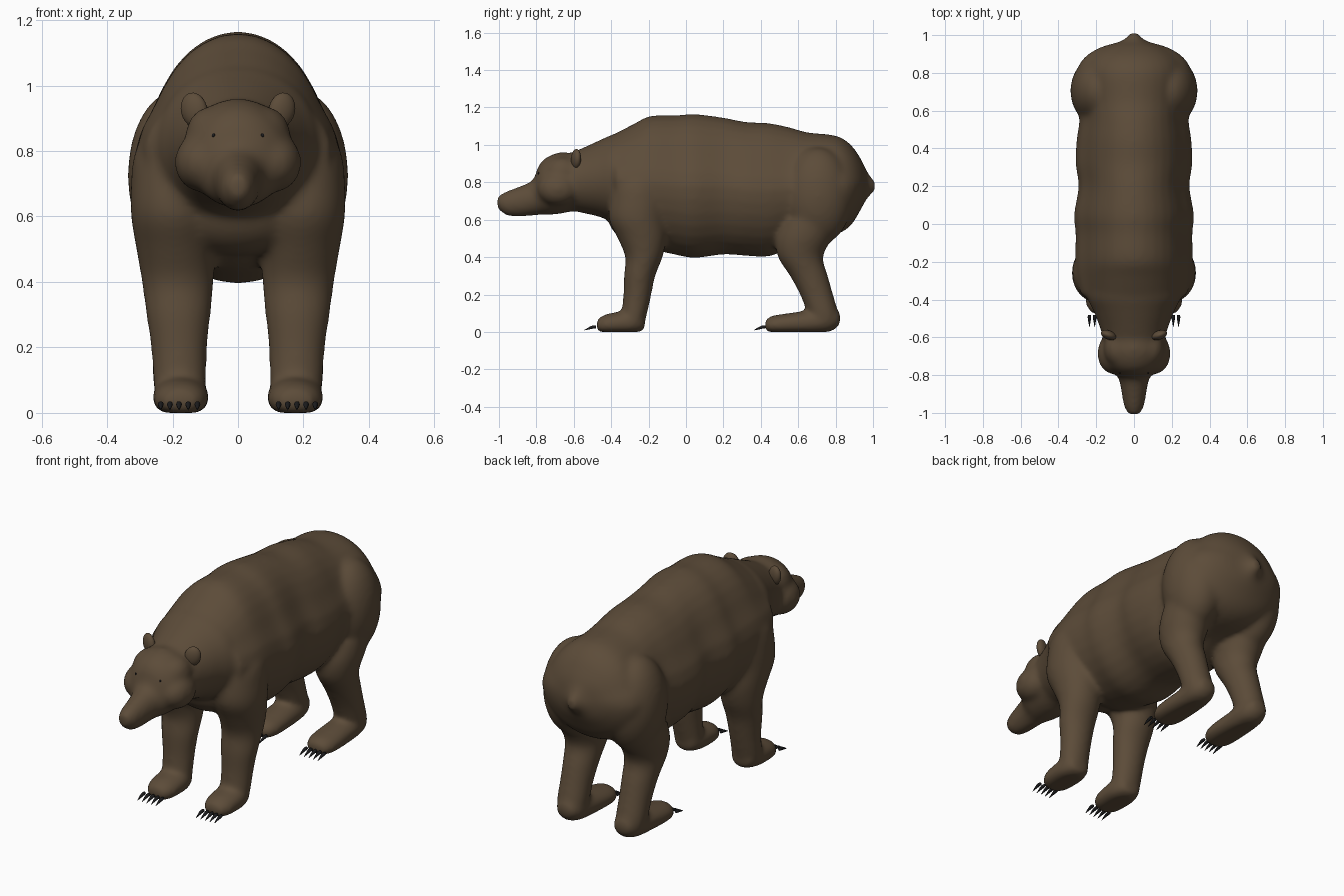
import bpy, bmesh, math
from mathutils import Vector, Matrix

cube = bpy.data.objects.get("Cube")
if cube:
    bpy.data.objects.remove(cube, do_unlink=True)


def material(name, rgb):
    m = bpy.data.materials.new(name)
    m.use_nodes = True
    m.diffuse_color = (*rgb, 1)
    m.node_tree.nodes["Principled BSDF"].inputs["Base Color"].default_value = (*rgb, 1)
    return m


FUR = material("brown fur", (0.108, 0.072, 0.041))
BLACK = material("black claw", (0.012, 0.012, 0.013))


def spline(rows, steps=4):
    """Catmull-Rom interpolation of ring rows."""
    rows = [Vector(r) for r in rows]
    out = []
    for i in range(len(rows) - 1):
        a, b, c = rows[max(i - 1, 0)], rows[i], rows[i + 1]
        d = rows[min(i + 2, len(rows) - 1)]
        for s in range(steps):
            t = s / steps
            out.append(b + (c - a) * (t / 2) + (a * 2 - b * 5 + c * 4 - d) * (t * t / 2)
                       + (b * 3 - a - c * 3 + d) * (t ** 3 / 2))
    return out + [rows[-1]]


def loft(bm, rows, axis, x=0, side=1, sides=32, pinch=0, floor=None):
    """Skin elliptical rings. Axis y rows: y, z, rx, rz. Axis z rows: z, x, y, rx, ry."""
    rings = []
    for r in spline(rows):
        ring = []
        for k in range(sides):
            a = math.tau * k / sides
            c, s = math.cos(a), math.sin(a)
            t = min(1, max(0, s * 2))
            c *= 1 - pinch * t * t * (3 - 2 * t)
            if axis == "y":
                p = [side * x + r[2] * c, r[0], r[1] + r[3] * s]
            else:
                p = [side * r[1] + r[3] * c, r[2] + r[4] * s, r[0]]
            if floor is not None:
                p[2] = max(p[2], floor)
            ring.append(bm.verts.new(p))
        rings.append(ring)
    faces = [bm.faces.new(rings[0]), bm.faces.new(rings[-1][::-1])]
    for a, b in zip(rings, rings[1:]):
        for k in range(sides):
            n = (k + 1) % sides
            faces.append(bm.faces.new((a[k], b[k], b[n], a[n])))
    bmesh.ops.recalc_face_normals(bm, faces=faces)


def ball(bm, centre, radii, tilt=0, yaw=0, segments=32):
    m = (Matrix.Translation(centre) @ Matrix.Rotation(yaw, 4, "Z")
         @ Matrix.Rotation(tilt, 4, "Y") @ Matrix.Diagonal((*radii, 1)))
    bmesh.ops.create_uvsphere(bm, u_segments=segments, v_segments=segments // 2, radius=1, matrix=m)


def finish(bm, name, mat):
    mesh = bpy.data.meshes.new(name)
    bm.to_mesh(mesh)
    bm.free()
    mesh.materials.append(mat)
    mesh.shade_smooth()
    obj = bpy.data.objects.new(name, mesh)
    bpy.context.collection.objects.link(obj)
    return obj


# Torso from shoulders to tail, then neck and chest
bm = bmesh.new()
loft(bm, [(-.38, .82, .28, .24), (-.28, .805, .305, .307), (-.19, .80, .312, .355),
          (-.05, .785, .31, .374), (.05, .78, .318, .385), (.2, .78, .294, .366),
          (.32, .765, .31, .358), (.44, .76, .305, .357), (.55, .77, .29, .325),
          (.65, .78, .295, .287), (.8, .785, .305, .265), (.88, .785, .265, .217),
          (.935, .79, .18, .135), (.97, .785, .065, .07), (1.012, .78, .022, .027)],
     "y", pinch=.13)
loft(bm, [(-.64, .80, .155, .145), (-.55, .81, .18, .175), (-.46, .82, .215, .206),
          (-.38, .82, .25, .24), (-.25, .81, .25, .28)], "y")
ball(bm, (0, -.27, .63), (.22, .15, .15))

# Head and snout
loft(bm, [(-1.008, .693, .03, .034), (-.965, .687, .053, .063), (-.9, .695, .065, .08),
          (-.82, .717, .081, .095), (-.79, .755, .108, .13), (-.75, .778, .145, .153),
          (-.68, .795, .16, .165), (-.62, .80, .16, .158), (-.52, .81, .155, .15)], "y")

FRONT_LEG = [(.04, .175, -.28, .077, .057), (.1, .178, -.275, .082, .068),
             (.2, .18, -.26, .086, .075), (.3, .182, -.248, .099, .084),
             (.4, .184, -.225, .11, .1), (.5, .19, -.235, .121, .13),
             (.6, .195, -.26, .132, .152), (.7, .196, -.255, .131, .155),
             (.8, .188, -.25, .126, .14), (.9, .15, -.24, .1, .1)]
REAR_LEG = [(.04, .18, .745, .07, .062), (.1, .18, .732, .081, .082),
            (.2, .18, .698, .083, .089), (.3, .18, .657, .09, .102),
            (.4, .182, .612, .103, .121), (.5, .185, .63, .12, .15),
            (.6, .19, .67, .12, .15)]
FRONT_FOOT = [(-.478, .035, .045, .03), (-.44, .038, .075, .053), (-.38, .045, .086, .06),
              (-.3, .05, .085, .066), (-.24, .05, .065, .05), (-.22, .05, .04, .035)]
REAR_FOOT = [(.422, .035, .045, .03), (.46, .037, .075, .05), (.53, .042, .086, .056),
             (.65, .05, .082, .065), (.75, .06, .077, .066), (.8, .068, .06, .052),
             (.825, .075, .035, .03)]

# Cheeks, brows, haunches, legs and feet on both sides
for side in (1, -1):
    ball(bm, (side * .112, -.685, .765), (.082, .11, .09))
    ball(bm, (side * .075, -.66, .85), (.085, .1, .088))
    ball(bm, (side * .185, .705, .725), (.152, .185, .262))
    for leg in (FRONT_LEG, REAR_LEG):
        loft(bm, leg, "z", side=side)
    for foot in (FRONT_FOOT, REAR_FOOT):
        loft(bm, foot, "y", x=.175, side=side, floor=0)
body = finish(bm, "body", FUR)

# Fuse the masses into one soft hide
fuse = body.modifiers.new("fuse", "REMESH")
fuse.mode = "VOXEL"
fuse.voxel_size = .012
fuse.use_smooth_shade = True
relax = body.modifiers.new("relax", "SMOOTH")
relax.factor = .5
relax.iterations = 18
bpy.context.view_layer.objects.active = body
for name in ("fuse", "relax"):
    bpy.ops.object.modifier_apply(modifier=name)
bpy.context.view_layer.update()

for side, label in ((1, "left"), (-1, "right")):
    # Ears
    bm = bmesh.new()
    ball(bm, (side * .134, -.588, .925), (.042, .024, .054), tilt=side * .25,
         yaw=side * .35, segments=24)
    finish(bm, label + "_ear", FUR)

    # Eyes set on the face surface
    hit, point, _, _ = body.ray_cast((side * .075, -2, .848), (0, 1, 0))
    bm = bmesh.new()
    ball(bm, point if hit else (side * .075, -.785, .848), (.005, .005, .006), segments=12)
    finish(bm, label + "_eye", BLACK)

    # Five claws on each foot
    for start, part in ((-.482, "front"), (.425, "rear")):
        bm = bmesh.new()
        for i in range(5):
            loft(bm, [(start, .027, .008, .008), (start - .015, .026, .009, .009),
                      (start - .035, .02, .006, .007), (start - .062, .009, .001, .001)],
                 "y", x=.18 + (i - 2) * .028, side=side, sides=10)
        finish(bm, f"{label}_{part}_claws", BLACK)
